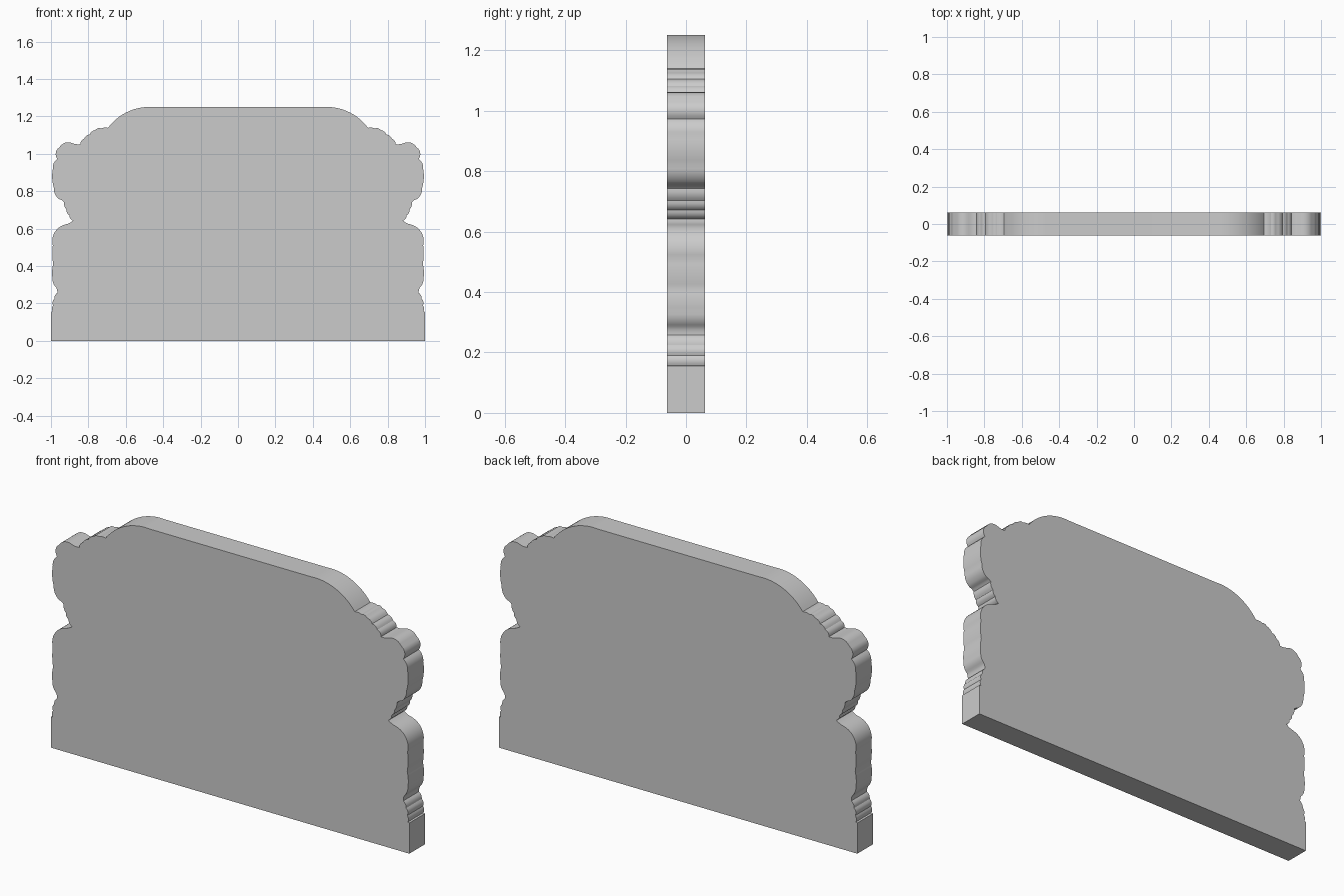
import bpy, bmesh, math
from mathutils import Vector

if "Cube" in bpy.data.objects:
    bpy.data.objects.remove(bpy.data.objects["Cube"])

HALF_DEPTH = 0.0625


def arc(p, q, sag, n):
    """Points after p up to q, bulging outward by sag (negative = hollow)."""
    p, q = Vector(p), Vector(q)
    d = q - p
    if abs(sag) < 1e-6:
        return [q]
    c = d.length
    r = (c * c / 4 + sag * sag) / (2 * abs(sag))
    half = math.asin(min(1, c / 2 / r))
    out = Vector((d.y, -d.x)).normalized() * (1 if sag > 0 else -1)
    along = d.normalized()
    centre = (p + q) / 2 - out * (r - abs(sag))
    pts = []
    for i in range(1, n + 1):
        a = -half + 2 * half * i / n
        pts.append(centre + along * (r * math.sin(a)) + out * (r * math.cos(a)))
    return pts


# Right-hand edge from the floor upward: (end x, end z, bulge, segments)
edge = [
    (1.0, 0.155, 0, 1),
    # small scallops above the plain foot
    (0.991, 0.157, 0, 1), (0.989, 0.19, 0.005, 4),
    (0.982, 0.225, 0.006, 4), (0.966, 0.257, 0.005, 4),
    # lower lobe
    (0.972, 0.285, -0.002, 3), (0.992, 0.335, 0.006, 6),
    (0.988, 0.41, 0.004, 5), (0.990, 0.51, 0.004, 6),
    (0.925, 0.622, 0.027, 10), (0.882, 0.642, -0.003, 4),
    # small scallops in the notch
    (0.902, 0.672, 0.006, 4), (0.917, 0.702, 0.005, 4),
    (0.930, 0.742, 0.005, 4),
    # middle lobe
    (0.955, 0.757, -0.003, 3), (0.985, 0.82, 0.009, 6),
    (0.990, 0.92, 0.006, 6), (0.966, 0.973, 0.008, 6),
    # shoulder knob
    (0.955, 1.035, 0.014, 6), (0.885, 1.057, 0.014, 6),
    (0.842, 1.052, -0.003, 4),
    # small scallops on the shoulder
    (0.822, 1.082, 0.006, 4), (0.793, 1.104, 0.005, 4),
    (0.762, 1.128, 0.005, 4), (0.732, 1.136, 0.005, 4),
    (0.695, 1.139, 0.003, 4),
    # rounded top corner
    (0.45, 1.25, 0.035, 16),
]

right = [Vector((1.0, 0.0))]
for x, z, sag, n in edge:
    right += arc(right[-1], (x, z), sag, n)
outline = right + [Vector((-p.x, p.y)) for p in reversed(right)]

# Extrude the mirrored outline into a flat panel
bm = bmesh.new()
face = bm.faces.new([bm.verts.new((p.x, -HALF_DEPTH, p.y)) for p in outline])
extruded = bmesh.ops.extrude_face_region(bm, geom=[face], use_keep_orig=True)
moved = [v for v in extruded["geom"] if isinstance(v, bmesh.types.BMVert)]
bmesh.ops.translate(bm, verts=moved, vec=(0, 2 * HALF_DEPTH, 0))
bmesh.ops.recalc_face_normals(bm, faces=bm.faces)
mesh = bpy.data.meshes.new("headboard_panel")
bm.to_mesh(mesh)
bm.free()

panel = bpy.data.objects.new("headboard_panel", mesh)
bpy.context.collection.objects.link(panel)
grey = bpy.data.materials.new("light grey")
grey.diffuse_color = (0.6, 0.6, 0.6, 1)
grey.use_nodes = True
grey.node_tree.nodes["Principled BSDF"].inputs["Base Color"].default_value = grey.diffuse_color
mesh.materials.append(grey)

bpy.context.view_layer.objects.active = panel
panel.select_set(True)
bpy.ops.object.shade_smooth_by_angle(angle=math.radians(30))
